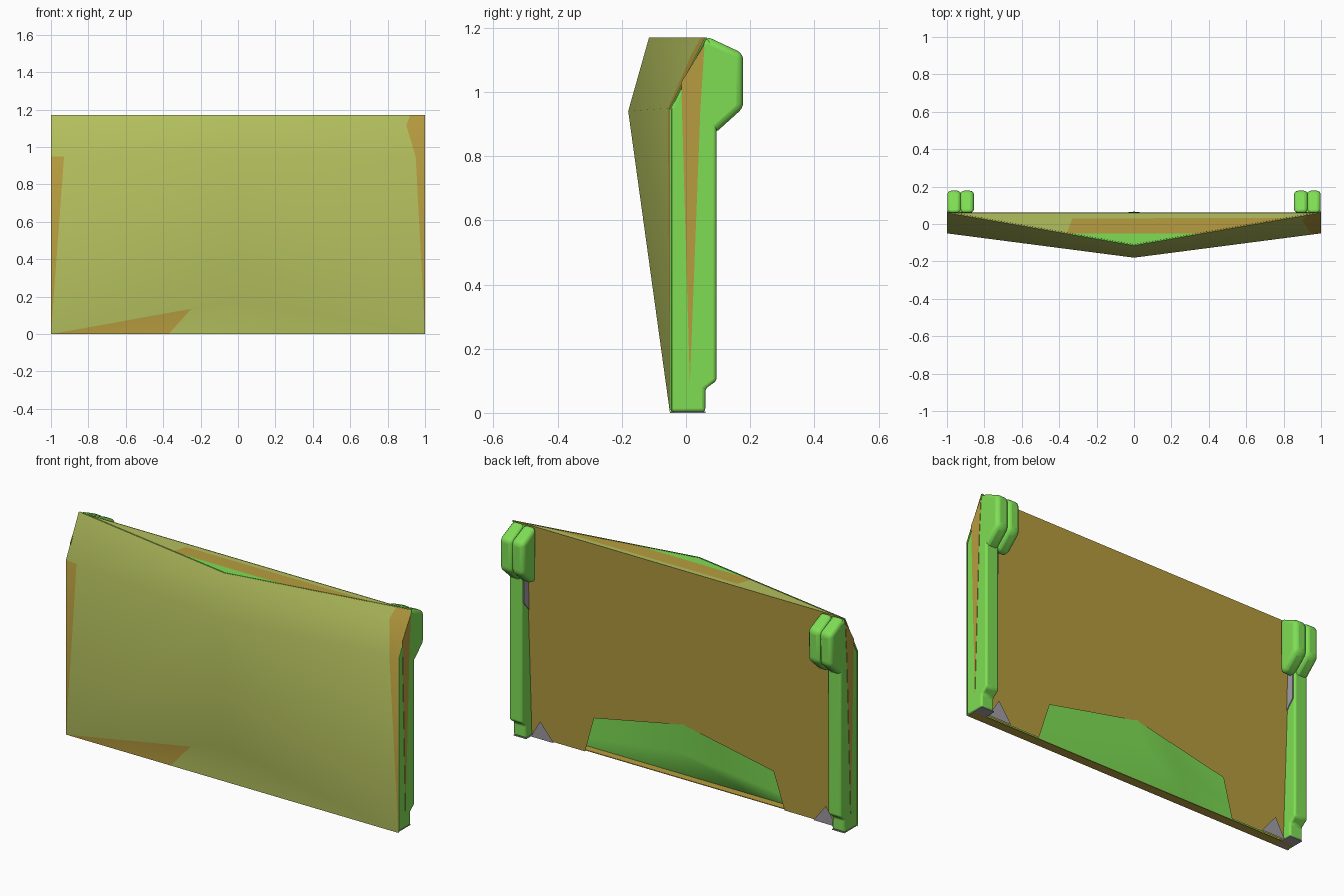
import bpy, bmesh
from mathutils import Vector

if "Cube" in bpy.data.objects:
    bpy.data.objects.remove(bpy.data.objects["Cube"])


def material(name, rgb):
    m = bpy.data.materials.new(name)
    m.diffuse_color = (*rgb, 1)
    m.use_nodes = True
    m.node_tree.nodes["Principled BSDF"].inputs["Base Color"].default_value = m.diffuse_color
    return m


OLIVE = material("olive", (0.45, 0.52, 0.11))
YELLOW = material("mustard", (0.47, 0.335, 0.05))
GREEN = material("green", (0.21, 0.73, 0.09))
GREY = material("grey", (0.36, 0.34, 0.38))


def build(name, faces, mats, smooth=False, facing=None):
    """faces: list of (points, material index); facing = (axis, sign) wanted for normals"""
    bm = bmesh.new()
    cache = {}
    for pts, mi in faces:
        vs = []
        for p in pts:
            key = tuple(round(c, 4) for c in p)
            if key not in cache:
                cache[key] = bm.verts.new(p)
            vs.append(cache[key])
        f = bm.faces.new(vs)
        f.material_index = mi
        f.smooth = smooth
        f.normal_update()
        if facing and f.normal[facing[0]] * facing[1] < 0:
            f.normal_flip()
    if not facing:
        bmesh.ops.recalc_face_normals(bm, faces=bm.faces)
    me = bpy.data.meshes.new(name)
    bm.to_mesh(me)
    bm.free()
    for m in mats:
        me.materials.append(m)
    ob = bpy.data.objects.new(name, me)
    bpy.context.collection.objects.link(ob)
    return ob


def prism(name, profile, x0, x1, mat, bevel=0.0):
    """Extrude a (y, z) profile along x"""
    a = [(x0, y, z) for y, z in profile]
    b = [(x1, y, z) for y, z in profile]
    n = len(profile)
    faces = [(a, 0), (b, 0)]
    faces += [([a[i], a[(i + 1) % n], b[(i + 1) % n], b[i]], 0) for i in range(n)]
    ob = build(name, faces, [mat])
    if bevel:
        mod = ob.modifiers.new("bevel", "BEVEL")
        mod.width = bevel
        mod.segments = 3
        bpy.context.view_layer.objects.active = ob
        ob.select_set(True)
        bpy.ops.object.shade_smooth_by_angle()
        ob.select_set(False)
    return ob


FRONT, BACK, UP = (1, -1), (1, 1), (2, 1)

# Folded front sheet: corner, ridge and keel points
A, C = Vector((-1, -.05, 0)), Vector((1, -.05, 0))
B, D = Vector((-1, -.05, .95)), Vector((1, -.05, .95))
TL, TR = Vector((-1, .06, 1.17)), Vector((1, .06, 1.17))
M, T = Vector((0, -.18, .94)), Vector((0, -.115, 1.17))
S, U = B.lerp(M, .07), D.lerp(M, .05)
R = Vector((-.37, -.05, 0))
V1 = TR.lerp(T, .08)
V2 = TR.lerp(T, .1).lerp(D.lerp(M, .1), .25)


def sheet(keel_y):
    K = Vector((0, keel_y, .18))
    Q = A.lerp(K, .75)
    return [
        ([A, B, S], 1), ([A, S, M], 0), ([B, S, M, T, TL], 0),
        ([C, D, U], 1), ([C, U, M], 0), ([U, M, T, V1, V2], 0), ([D, TR, V1, V2, U], 1),
        ([A, M, K, Q], 0), ([C, M, K], 0),
        ([A, R, Q], 1), ([R, C, K, Q], 0),
    ]


front = build("front_sheet", sheet(-.05), [OLIVE, YELLOW], True, FRONT)
bpy.context.view_layer.objects.active = front

# Green rear skin, folded deeper so that it bulges out at the back
off = Vector((0, .006, 0))
build("sheet_lining", [([p + off for p in pts], 0) for pts, _ in sheet(.06)],
      [GREEN], True, BACK)

# Flat three-coloured cap closing the top
Z = 1.168
G1, G2 = T.lerp(TL, .36), T.lerp(TR, .36)
H = Vector((-.33, .03, Z))
E = T.lerp(TR, .84)
cap = [([T, G1, G2], 0), ([G1, H, E, G2], 1), ([TL, G1, H], 2), ([TL, H, E, TR], 2)]
build("top_cap", [([Vector((p.x, p.y, Z)) for p in pts], mi) for pts, mi in cap],
      [GREEN, YELLOW, OLIVE], False, UP)


# Leaning back panel, notched where the lining bulges through
def panel_points(dy):
    pts = [(-.99, 0), (-.6, 0), (-.54, .2), (0, .31), (.54, .2), (.6, 0),
           (.99, 0), (.99, 1.17), (-.99, 1.17)]
    return [Vector((x, .01 + .043 * z + dy, z)) for x, z in pts]


build("back_panel", [(panel_points(0), 0)], [YELLOW], False, BACK)

# Bottom strip under the sheet
prism("bottom_strip", [(-.05, 0), (0, 0), (0, .004), (-.05, .004)], -.99, .99, YELLOW)

# Side posts with thicker heads
post = [(-.05, .003), (.06, .003), (.06, .075), (.095, .1), (.095, .9),
        (.095, 1.14), (.062, 1.168), (-.05, .945)]
head = [(.06, .87), (.1, .88), (.178, .95), (.178, 1.12), (.06, 1.175)]
for s, side in ((-1, "left"), (1, "right")):
    prism(side + "_post", post, s * .92, s * .998, GREEN, .01)
    prism(side + "_head_outer", head, s * .925, s * .998, GREEN, .02)
    prism(side + "_head_inner", head, s * .855, s * .93, GREEN, .022)
    # Mustard sliver on the outer side, grey inner cheek, corner gusset and foot
    prism(side + "_side_sliver", [(.012, .09), (.045, .95), (.058, 1.15), (-.015, 1.03)],
          s * .996, s * 1.0, YELLOW)
    prism(side + "_inner_cheek", [(.04, .7), (.085, .75), (.085, 1.1), (.05, 1.15)],
          s * .915, s * .92, GREY)
    prism(side + "_foot", [(-.04, 0), (.06, 0), (.06, .004), (-.04, .004)],
          s * .92, s * .995, GREY)
    build(side + "_gusset", [([Vector((s * .92, .02, 0)), Vector((s * .78, .02, 0)),
                               Vector((s * .86, .025, .1))], 0)], [GREY], False, BACK)
